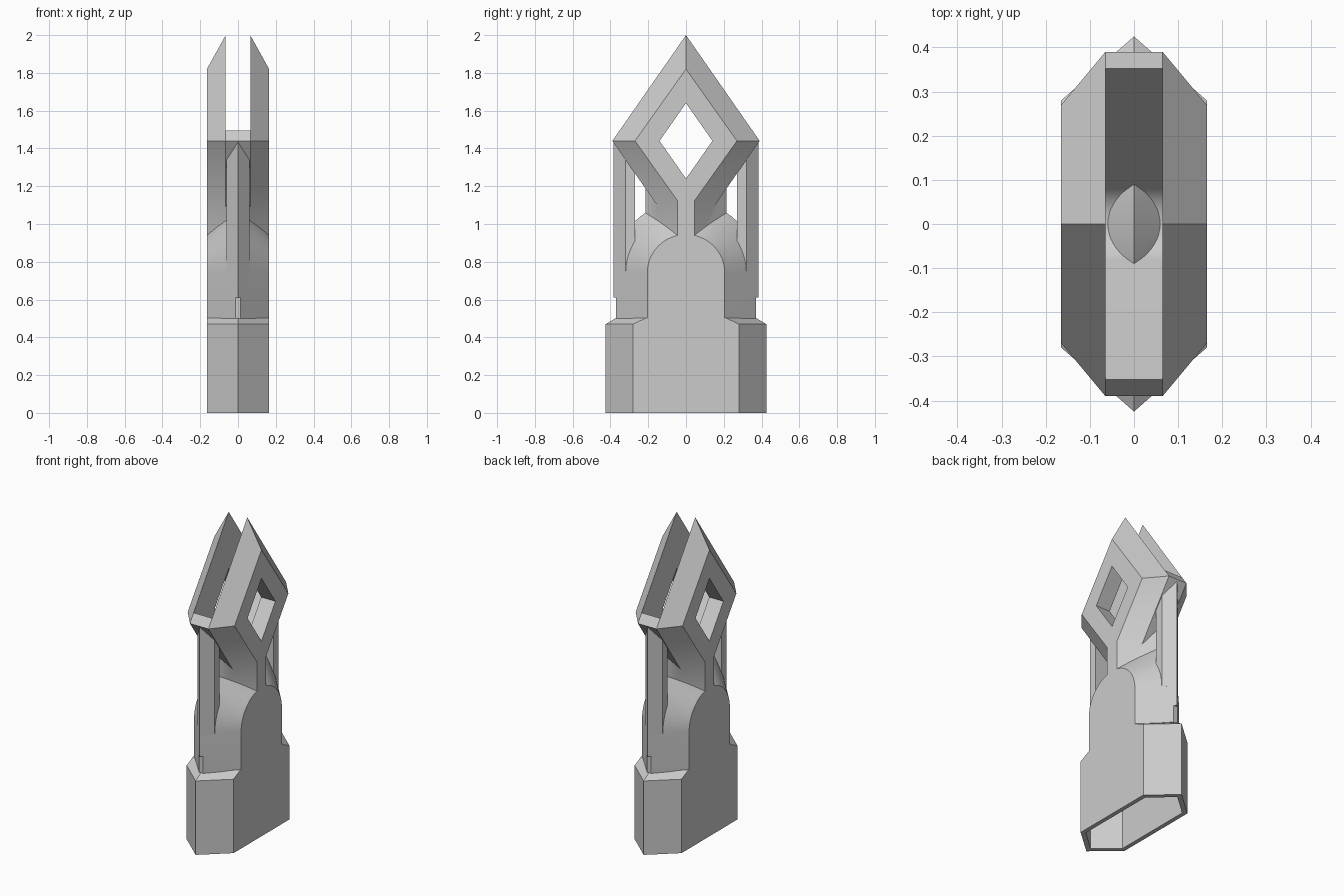
import bpy, bmesh, math

if "Cube" in bpy.data.objects:
    bpy.data.objects.remove(bpy.data.objects["Cube"], do_unlink=True)

grey = bpy.data.materials.new("plain_grey")
grey.use_nodes = True
grey.diffuse_color = (0.6, 0.6, 0.6, 1)
grey.node_tree.nodes["Principled BSDF"].inputs["Base Color"].default_value = (0.6, 0.6, 0.6, 1)


def loft(name, rings):
    """Closed solid skinned through rings that have equal point counts."""
    bm = bmesh.new()
    loops = [[bm.verts.new(p) for p in ring] for ring in rings]
    n = len(loops[0])
    for a, b in zip(loops, loops[1:]):
        for i in range(n):
            j = (i + 1) % n
            bm.faces.new((a[i], a[j], b[j], b[i]))
    bm.faces.new(loops[0])
    bm.faces.new(loops[-1])
    bmesh.ops.recalc_face_normals(bm, faces=bm.faces)
    mesh = bpy.data.meshes.new(name)
    bm.to_mesh(mesh)
    bm.free()
    mesh.materials.append(grey)
    obj = bpy.data.objects.new(name, mesh)
    bpy.context.collection.objects.link(obj)
    return obj


def activate(obj):
    bpy.ops.object.select_all(action='DESELECT')
    obj.select_set(True)
    bpy.context.view_layer.objects.active = obj


def combine(obj, tool, operation):
    """Apply a boolean and remove the tool object."""
    tool.hide_render = True
    mod = obj.modifiers.new("boolean", 'BOOLEAN')
    mod.operation, mod.solver, mod.object = operation, 'EXACT', tool
    activate(obj)
    bpy.ops.object.modifier_apply(modifier=mod.name)
    bpy.data.objects.remove(tool, do_unlink=True)


def hexagon(x, flat, tip, z):
    """Long hexagon in plan, pointed at front and back."""
    return [(x, -flat, z), (x, flat, z), (0, tip, z),
            (-x, flat, z), (-x, -flat, z), (0, -tip, z)]


def across(x, profile):
    return [(x, y, z) for y, z in profile]


def diamond(w, h, mid=1.44):
    return [(0, mid + h), (w, mid), (0, mid - h), (-w, mid)]


def arch(r, spring=0.74, bottom=0.5, steps=32):
    arc = [(r * math.cos(math.pi * i / steps), spring + r * math.sin(math.pi * i / steps))
           for i in range(steps + 1)]
    return [(r, bottom)] + arc + [(-r, bottom)]


HALF = 0.165      # half thickness of the model
SLOT = 0.065      # half width of the channel
SLOPE = 0.56 / 0.39

# Hollow foot with a sloped shoulder
foot = loft("foot", [hexagon(HALF, 0.28, 0.425, 0), hexagon(HALF, 0.28, 0.425, 0.47),
                     hexagon(HALF, 0.21, 0.37, 0.503)])
combine(foot, loft("cavity", [hexagon(0.138, 0.265, 0.387, -0.1),
                              hexagon(0.138, 0.265, 0.387, 0.45)]), 'DIFFERENCE')

# Arched body, ridged along the middle
body = loft("arched_body", [across(-HALF, arch(0.205)), across(0, arch(0.385)),
                            across(HALF, arch(0.205))])
for side in (-1, 1):
    notch = [(side * 0.37, 0.4), (side * 0.5, 0.4), (side * 0.5, 0.61), (side * 0.37, 0.61)]
    combine(body, loft("notch", [across(-0.1, notch), across(0.1, notch)]), 'DIFFERENCE')

# Diamond head with bevelled sides, joined to the neck
inner, outer = diamond(0.27, 0.38), diamond(0.39, 0.56)
head = loft("diamond_head", [across(-HALF, inner), across(-SLOT, outer),
                             across(SLOT, outer), across(HALF, inner)])
neck = loft("neck", [hexagon(HALF, 0.046, 0.215, 0.85), hexagon(HALF, 0.046, 0.215, 1.2)])
combine(head, neck, 'UNION')

# Rounded V channel splitting the head into two prongs
radius = 0.1
tilt = math.atan(SLOPE)
arc = [(radius * math.sin(tilt * i / 8), 1.06 + radius * (1 - math.cos(tilt * i / 8)))
       for i in range(-8, 9)]
channel = [(-0.6, 2.3), (-0.6, 1.5 + SLOPE * 0.245)] + arc + \
          [(0.6, 1.5 + SLOPE * 0.245), (0.6, 2.3)]
combine(head, loft("channel", [across(-SLOT, channel), across(SLOT, channel)]), 'DIFFERENCE')

# Diamond window through both prongs
window = diamond(0.14, 0.2)
combine(head, loft("window", [across(-0.3, window), across(0.3, window)]), 'DIFFERENCE')

# Upright rods rising from the body to the underside of the head
parts = [foot, body, head]
for name, side in (("front_rod", -1), ("back_rod", 1)):
    plan = [(0.06, 0.27), (0.06, 0.32), (0, 0.385), (-0.06, 0.32), (-0.06, 0.27)]
    low = [(x, side * y, 0.74) for x, y in plan]
    high = [(x, side * y, 1.445 - SLOPE * (0.39 - y)) for x, y in plan]
    parts.append(loft(name, [low, high]))

for part in parts:
    activate(part)
    bpy.ops.object.shade_smooth_by_angle(angle=math.radians(25))
